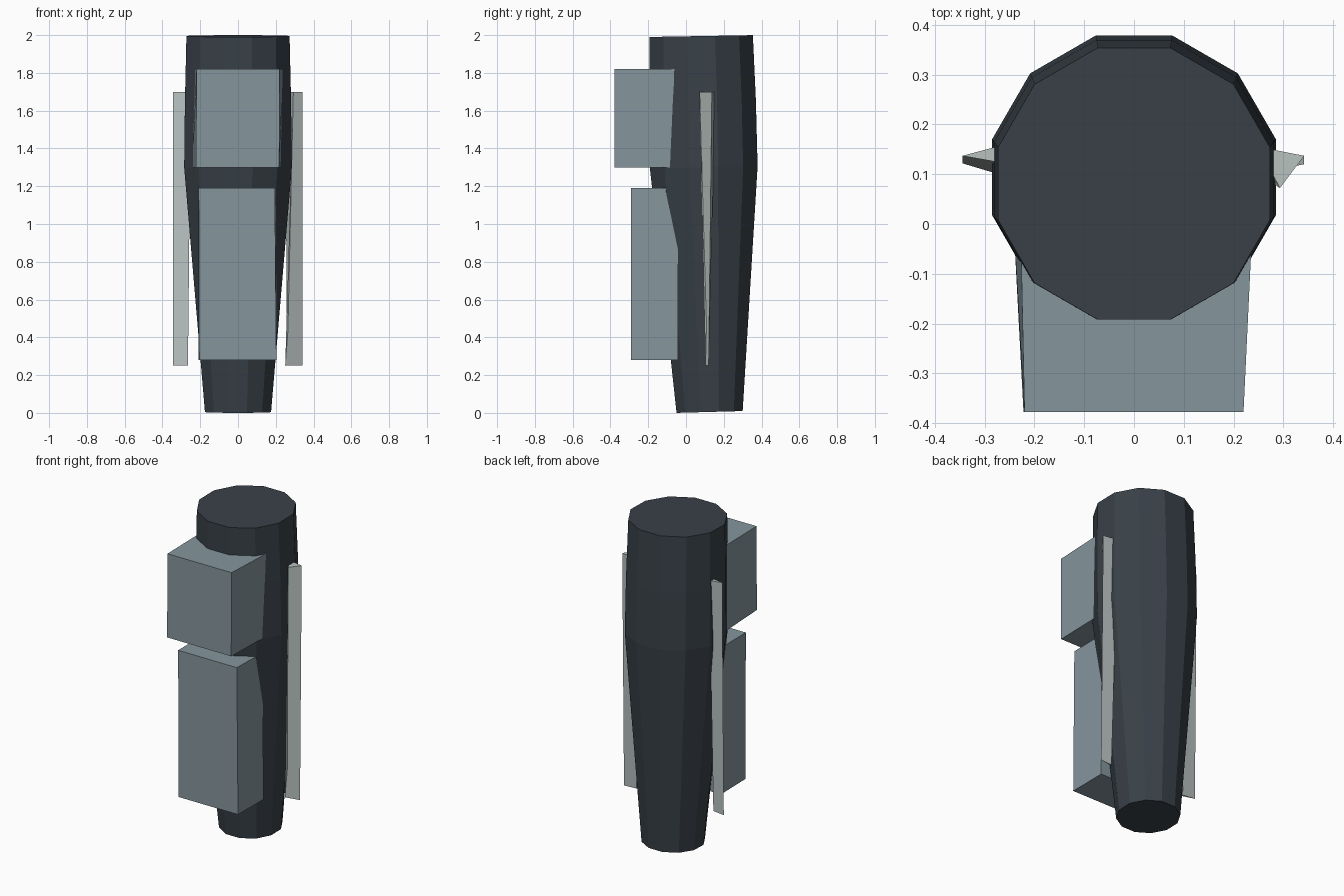
import bpy, math

if "Cube" in bpy.data.objects:
    bpy.data.objects.remove(bpy.data.objects["Cube"])


def material(name, rgb):
    m = bpy.data.materials.new(name)
    m.diffuse_color = (*rgb, 1)
    m.use_nodes = True
    m.node_tree.nodes["Principled BSDF"].inputs["Base Color"].default_value = m.diffuse_color
    return m


charcoal = material("charcoal", (0.040, 0.052, 0.064))
slate = material("slate grey", (0.235, 0.305, 0.340))
pale = material("pale grey", (0.480, 0.540, 0.530))


def loft(name, rings, mat):
    """Join equal-sized rings, listed bottom to top and counter-clockwise, and cap the ends."""
    n = len(rings[0])
    verts = [v for ring in rings for v in ring]
    faces = [tuple(reversed(range(n))), tuple(range(len(verts) - n, len(verts)))]
    for r in range(len(rings) - 1):
        a, b = r * n, (r + 1) * n
        faces += [(a + i, a + (i + 1) % n, b + (i + 1) % n, b + i) for i in range(n)]
    mesh = bpy.data.meshes.new(name)
    mesh.from_pydata(verts, [], faces)
    mesh.materials.append(mat)
    obj = bpy.data.objects.new(name, mesh)
    bpy.context.collection.objects.link(obj)
    return obj


def body_ring(z, centre_y, apothem, tilt):
    """Twelve-sided ring with flats facing front and sides, tilted a little."""
    radius = apothem / math.cos(math.pi / 12)
    ring = []
    for i in range(12):
        a = math.radians(15 + 30 * i)
        ring.append((radius * math.cos(a), centre_y + radius * math.sin(a),
                     z + tilt * math.sin(a)))
    return ring


# Tapered limb
loft("limb", [body_ring(0.005, 0.125, 0.175, 0.005),
              body_ring(1.30, 0.094, 0.285, 0.005),
              body_ring(1.65, 0.089, 0.281, 0.005),
              body_ring(1.995, 0.081, 0.273, 0.005)], charcoal)


def block(name, z0, z1, front, back, bottom_x, top_x):
    """Front block; each x list is front left, front right, back right, back left."""
    ys = (front, front, back, back)
    loft(name, [[(x, y, z) for x, y in zip(xs, ys)]
                for z, xs in ((z0, bottom_x), (z1, top_x))], slate)


# Front blocks
block("upper_block", 1.30, 1.82, -0.378, 0.0,
      (-0.222, 0.218, 0.228, -0.242), (-0.22, 0.22, 0.238, -0.228))
block("lower_block", 0.28, 1.19, -0.29, -0.043,
      (-0.205, 0.203, 0.205, -0.21), (-0.208, 0.195, 0.20, -0.21))


def fin(name, bottom, top):
    loft(name, [[(x, y, 0.25) for x, y in bottom],
                [(x, y, 1.70) for x, y in top]], pale)


# Twisted side fins
fin("right_fin", [(0.25, 0.103), (0.342, 0.12), (0.26, 0.113)],
    [(0.293, 0.072), (0.342, 0.137), (0.25, 0.155)])
fin("left_fin", [(-0.345, 0.122), (-0.265, 0.098), (-0.265, 0.11)],
    [(-0.345, 0.137), (-0.25, 0.12), (-0.27, 0.157)])
